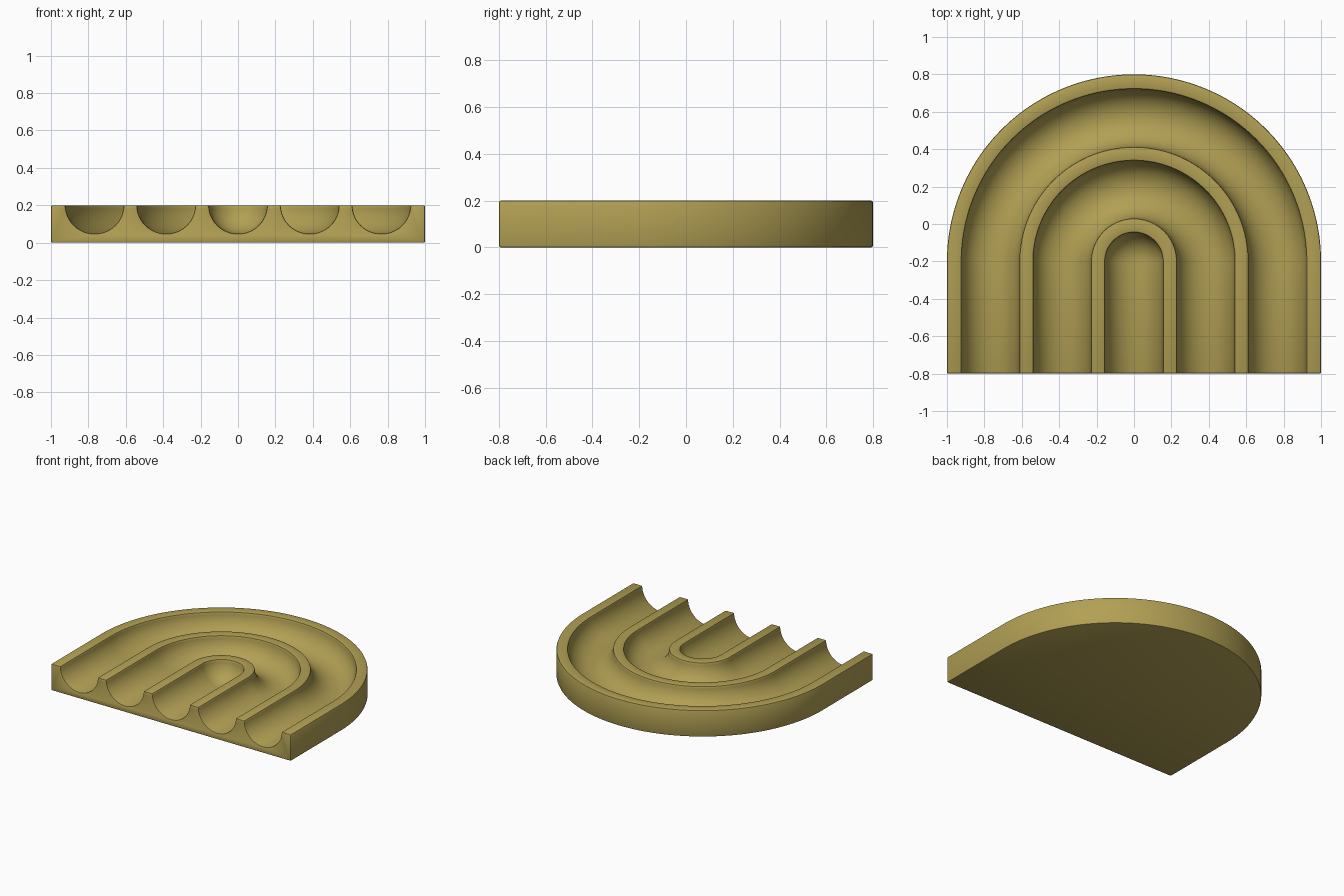
import bpy, bmesh, math

if "Cube" in bpy.data.objects:
    bpy.data.objects.remove(bpy.data.objects["Cube"])

CENTRE_Y, FRONT_Y, TOP = -0.2, -0.8, 0.2
GROOVE_R, DEPTH = 0.155, 0.152
GROOVES = (0.0, 0.384, 0.767)      # groove centre distances from the axis
SEG, ARC = 24, 96

# Half cross-section (distance from axis, height): grooves, rim, outer wall, base
profile = []
for c in GROOVES:
    start = SEG // 2 if c == 0 else 0
    for i in range(start, SEG + 1):
        a = math.pi * i / SEG
        profile.append((c - GROOVE_R * math.cos(a), TOP - DEPTH * math.sin(a)))
profile += [(1.0, TOP), (1.0, 0.0), (0.0, 0.0)]

# Sweep path: right leg, half-circle, left leg, as (y origin, angle)
path = [(FRONT_Y, 0.0)]
path += [(CENTRE_Y, math.pi * i / ARC) for i in range(ARC + 1)]
path += [(FRONT_Y, math.pi)]

bm = bmesh.new()
rings = [[bm.verts.new((r * math.cos(a), y + r * math.sin(a), z)) for r, z in profile]
         for y, a in path]
for p, q in zip(rings, rings[1:]):
    for j in range(len(profile) - 1):
        bm.faces.new((p[j], p[j + 1], q[j + 1], q[j]))
bmesh.ops.remove_doubles(bm, verts=bm.verts[:], dist=1e-5)

# Close the flat front
bmesh.ops.holes_fill(bm, edges=[e for e in bm.edges if e.is_boundary], sides=0)
# Make the base one clean face
base = [f for f in bm.faces if all(v.co.z < 1e-5 for v in f.verts)]
bmesh.ops.dissolve_faces(bm, faces=base, use_verts=True)
bmesh.ops.recalc_face_normals(bm, faces=bm.faces[:])

mesh = bpy.data.meshes.new("arched_tray")
bm.to_mesh(mesh)
bm.free()
tray = bpy.data.objects.new("arched_tray", mesh)
bpy.context.collection.objects.link(tray)

# Single colour
mat = bpy.data.materials.new("olive_gold")
mat.diffuse_color = (0.445, 0.352, 0.089, 1.0)
mat.use_nodes = True
mat.node_tree.nodes["Principled BSDF"].inputs["Base Color"].default_value = mat.diffuse_color
mesh.materials.append(mat)

# Softened rims and outer edges
bevel = tray.modifiers.new("soft_edges", 'BEVEL')
bevel.width = 0.008
bevel.segments = 2
bevel.limit_method = 'ANGLE'
bevel.angle_limit = math.radians(50)
bevel.use_clamp_overlap = False

bpy.context.view_layer.objects.active = tray
tray.select_set(True)
bpy.ops.object.modifier_apply(modifier=bevel.name)
bpy.ops.object.shade_smooth_by_angle(angle=math.radians(30))
